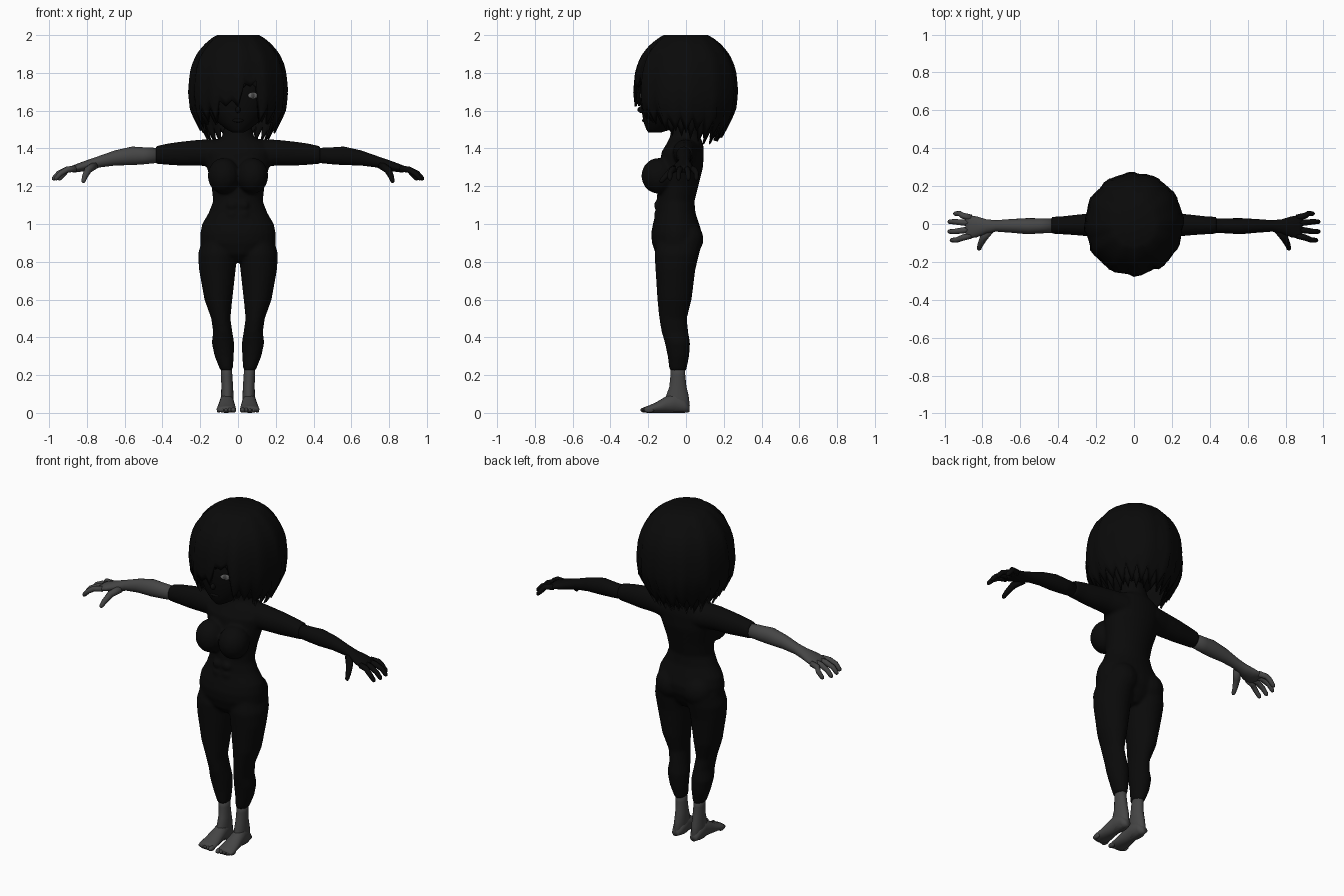
import bpy, bmesh, math, random
from mathutils import Vector, Matrix

if "Cube" in bpy.data.objects:
    bpy.data.objects.remove(bpy.data.objects["Cube"])

random.seed(4)


def material(name, v):
    m = bpy.data.materials.new(name)
    m.diffuse_color = (v, v, v, 1)
    m.use_nodes = True
    m.node_tree.nodes["Principled BSDF"].inputs["Base Color"].default_value = m.diffuse_color
    return m


BLACK = material("black", 0.003)
GREY = material("dark_grey", 0.06)
PALE = material("eye_grey", 0.15)


def finish(name, bm, mat):
    """Turn a bmesh into a smooth object."""
    bmesh.ops.recalc_face_normals(bm, faces=bm.faces)
    me = bpy.data.meshes.new(name)
    bm.to_mesh(me)
    bm.free()
    me.materials.append(mat)
    me.shade_smooth()
    ob = bpy.data.objects.new(name, me)
    bpy.context.collection.objects.link(ob)
    return ob


def skin(bm, rings):
    """Bridge rings of points and cap both ends."""
    vs = [[bm.verts.new(p) for p in r] for r in rings]
    n = len(vs[0])
    for a, b in zip(vs, vs[1:]):
        for i in range(n):
            bm.faces.new((a[i], a[(i + 1) % n], b[(i + 1) % n], b[i]))
    bm.faces.new(vs[0])
    bm.faces.new(vs[-1])


def loft(bm, axis, rows, s=1, n=20):
    """Rows are (position, low a, high a, low b, high b) along an axis."""
    rings = []
    for t, a0, a1, b0, b1 in rows:
        ring = []
        for i in range(n):
            w = math.tau * i / n
            a = (a0 + a1) / 2 + (a1 - a0) / 2 * math.cos(w)
            b = (b0 + b1) / 2 + (b1 - b0) / 2 * math.sin(w)
            x, y, z = {'x': (t, a, b), 'y': (a, t, b), 'z': (a, b, t)}[axis]
            ring.append((s * x, y, z))
        rings.append(ring)
    skin(bm, rings)


def tube(bm, pts, radii, s=1, n=8):
    """Tapered finger along a path."""
    pts = [Vector((s * x, y, z)) for x, y, z in pts]
    rings = []
    for i, p in enumerate(pts):
        d = pts[min(i + 1, len(pts) - 1)] - pts[max(i - 1, 0)]
        q = d.to_track_quat('Z', 'Y')
        rings.append([p + q @ Vector((radii[i] * math.cos(math.tau * k / n),
                                      radii[i] * math.sin(math.tau * k / n), 0)) for k in range(n)])
    skin(bm, rings)


def ball(bm, c, r, turn=0):
    m = Matrix.Translation(c) @ Matrix.Rotation(turn, 4, 'Z') @ Matrix.Diagonal((*r, 1))
    bmesh.ops.create_uvsphere(bm, u_segments=16, v_segments=10, radius=1, matrix=m)


# Suit: torso, legs, chest, belly and sleeves fused into one skin
TORSO = [(.80, .06, -.12, .02), (.84, .14, -.16, .05), (.90, .20, -.18, .08), (.95, .20, -.185, .085),
         (1.0, .19, -.175, .07), (1.06, .155, -.16, .05), (1.12, .132, -.155, .045), (1.2, .14, -.15, .065),
         (1.3, .165, -.14, .09), (1.38, .18, -.13, .095), (1.43, .15, -.10, .09), (1.46, .085, -.085, .075),
         (1.55, .065, -.07, .05)]
LEG = [(.92, .02, .19, -.15, .085), (.84, .004, .212, -.167, .07), (.76, .012, .207, -.162, .05),
       (.6, .03, .178, -.152, .03), (.5, .04, .142, -.142, .005), (.43, .03, .132, -.13, .012),
       (.37, .02, .139, -.112, .022), (.3, .022, .124, -.097, .017), (.225, .028, .094, -.088, .002)]
SLEEVE = [(.10, -.075, .08, 1.30, 1.45), (.2, -.07, .06, 1.308, 1.447), (.3, -.06, .05, 1.308, 1.437),
          (.37, -.055, .042, 1.313, 1.427), (.437, -.052, .038, 1.318, 1.412)]
bm = bmesh.new()
loft(bm, 'z', [(z, -w, w, a, b) for z, w, a, b in TORSO], n=28)
for s in (-1, 1):
    loft(bm, 'z', LEG, s)
    loft(bm, 'x', SLEEVE, s)
    ball(bm, (s * .076, -.145, 1.255), (.085, .092, .095))
    ball(bm, (s * .09, .01, .92), (.09, .083, .09))
    for z in (1.0, 1.05, 1.1):
        ball(bm, (s * .03, -.155, z), (.028, .015, .022))
suit = finish("body_suit", bm, BLACK)
mod = suit.modifiers.new("fuse", 'REMESH')
mod.mode, mod.voxel_size, mod.use_smooth_shade = 'VOXEL', .009, True
mod = suit.modifiers.new("soften", 'SMOOTH')
mod.factor, mod.iterations = .5, 5

# Forearms with hands: one bare grey, one gloved black
FOREARM = [(.41, -.045, .03, 1.325, 1.402), (.5, -.05, .03, 1.316, 1.406), (.56, -.054, .031, 1.312, 1.41),
           (.65, -.046, .026, 1.31, 1.39), (.73, -.04, .02, 1.30, 1.362), (.78, -.05, .025, 1.285, 1.345),
           (.83, -.07, .04, 1.277, 1.327), (.87, -.076, .046, 1.272, 1.312), (.89, -.068, .04, 1.28, 1.303)]
FINGERS = [(.95, .055, .033), (.98, .012, .004), (.98, -.04, -.028), (.968, -.085, -.06)]
for s, mat, name in ((-1, GREY, "bare_arm"), (1, BLACK, "gloved_arm")):
    bm = bmesh.new()
    loft(bm, 'x', FOREARM, s)
    for x, tip, base in FINGERS:
        tube(bm, [(.86, base, 1.293), (.905, (base + tip) / 2, 1.288), (x - .03, tip, 1.268),
                  (x - .006, tip, 1.242), (x, tip, 1.232)], [.017, .016, .014, .012, .006], s)
    tube(bm, [(.76, -.03, 1.31), (.795, -.075, 1.285), (.812, -.11, 1.25), (.818, -.13, 1.228),
              (.82, -.136, 1.22)], [.022, .02, .015, .012, .006], s)
    finish(name, bm, mat)

# Bare feet
ANKLE = [(.25, .034, .088, -.08, -.004), (.2, .03, .09, -.082, -.004), (.14, .026, .088, -.088, .002),
         (.09, .024, .09, -.105, .014), (.04, .026, .09, -.11, .02), (.006, .034, .084, -.1, .012)]
FOOT = [(.018, .04, .08, .004, .04), (-.01, .024, .092, 0, .08), (-.06, .022, .096, 0, .11),
        (-.11, .018, .102, 0, .085), (-.16, .012, .11, 0, .055), (-.2, .01, .114, 0, .038),
        (-.222, .016, .108, .002, .03)]
for s, side in ((-1, "right"), (1, "left")):
    bm = bmesh.new()
    loft(bm, 'z', ANKLE, s)
    loft(bm, 'y', FOOT, s)
    for i in range(5):
        r = .014 if i == 0 else .0105
        ball(bm, (s * (.024 + .0195 * i), -.215 + .005 * i, .015), (r, .027, .014))
    finish(side + "_foot", bm, GREY)

# Head with nose and lips
HEAD = [(1.485, .03, -.2, -.13), (1.5, .06, -.21, -.08), (1.54, .11, -.225, 0), (1.6, .16, -.235, .08),
        (1.68, .2, -.245, .15), (1.78, .21, -.235, .18), (1.88, .18, -.19, .17), (1.94, .1, -.12, .1)]
bm = bmesh.new()
loft(bm, 'z', [(z, -w, w, a, b) for z, w, a, b in HEAD], n=28)
ball(bm, (0, -.235, 1.605), (.014, .022, .018))
ball(bm, (0, -.222, 1.548), (.03, .01, .01))
finish("head", bm, BLACK)

# Eyes as thin plates with dark irises
for s, side in ((-1, "right"), (1, "left")):
    bm = bmesh.new()
    ball(bm, (s * .08, -.232, 1.68), (.03, .0045, .016), s * .41)
    finish(side + "_eye", bm, PALE)
    bm = bmesh.new()
    ball(bm, (s * .078, -.235, 1.68), (.012, .004, .014), s * .41)
    finish(side + "_iris", bm, GREY)

# Bobbed hair: two layered shells with pointed locks at the hem
PROFILE = [(2.0, .42), (1.985, .52), (1.95, .68), (1.9, .83), (1.85, .915), (1.8, .965), (1.7, 1.0),
           (1.6, .96), (1.5, .78), (1.4, .58)]


def radius(z):
    for (z0, r0), (z1, r1) in zip(PROFILE, PROFILE[1:]):
        if z >= z1:
            return r0 + (r1 - r0) * (z0 - z) / (z0 - z1)
    return PROFILE[-1][1]


def hem(a, inner):
    """Lowest lock tip around the head; angle zero is the face."""
    if .12 < a < .5:
        return 1.72
    if abs(a) < .5:
        return 1.72 if inner else 1.62
    if abs(a) < 1:
        return 1.52
    return 1.475 if abs(a) < 1.9 else 1.45


def hair(name, scale, inner, n=48, rows=14):
    bm = bmesh.new()
    top = bm.verts.new((0, 0, 2 if not inner else 1.97))
    cols = []
    for i in range(n):
        a = math.tau * i / n - math.pi
        low = hem(a, inner) - (.03 if inner and abs(a) > 1 else 0)
        gap = .02 if abs(a) < .55 else .085
        low += random.uniform(0, .02) + (gap if (i + inner) % 2 else 0)
        k = scale * (1 + random.uniform(-.012, .012) + (.015 if i % 4 < 2 else -.015))
        start = 2 if not inner else 1.97
        col = []
        for j in range(rows):
            z = start - (start - low) * (j / (rows - 1)) ** 1.3
            r = k * radius(z)
            col.append(bm.verts.new((.262 * r * math.sin(a), -.275 * r * math.cos(a), z)))
        cols.append(col)
    for i in range(n):
        a, b = cols[i], cols[(i + 1) % n]
        bm.faces.new((top, a[0], b[0]))
        for j in range(rows - 1):
            bm.faces.new((a[j], a[j + 1], b[j + 1], b[j]))
    ob = finish(name, bm, BLACK)
    mod = ob.modifiers.new("thickness", 'SOLIDIFY')
    mod.thickness, mod.offset = .01, -1


hair("outer_hair", 1.0, 0)
hair("inner_hair", .93, 1)
